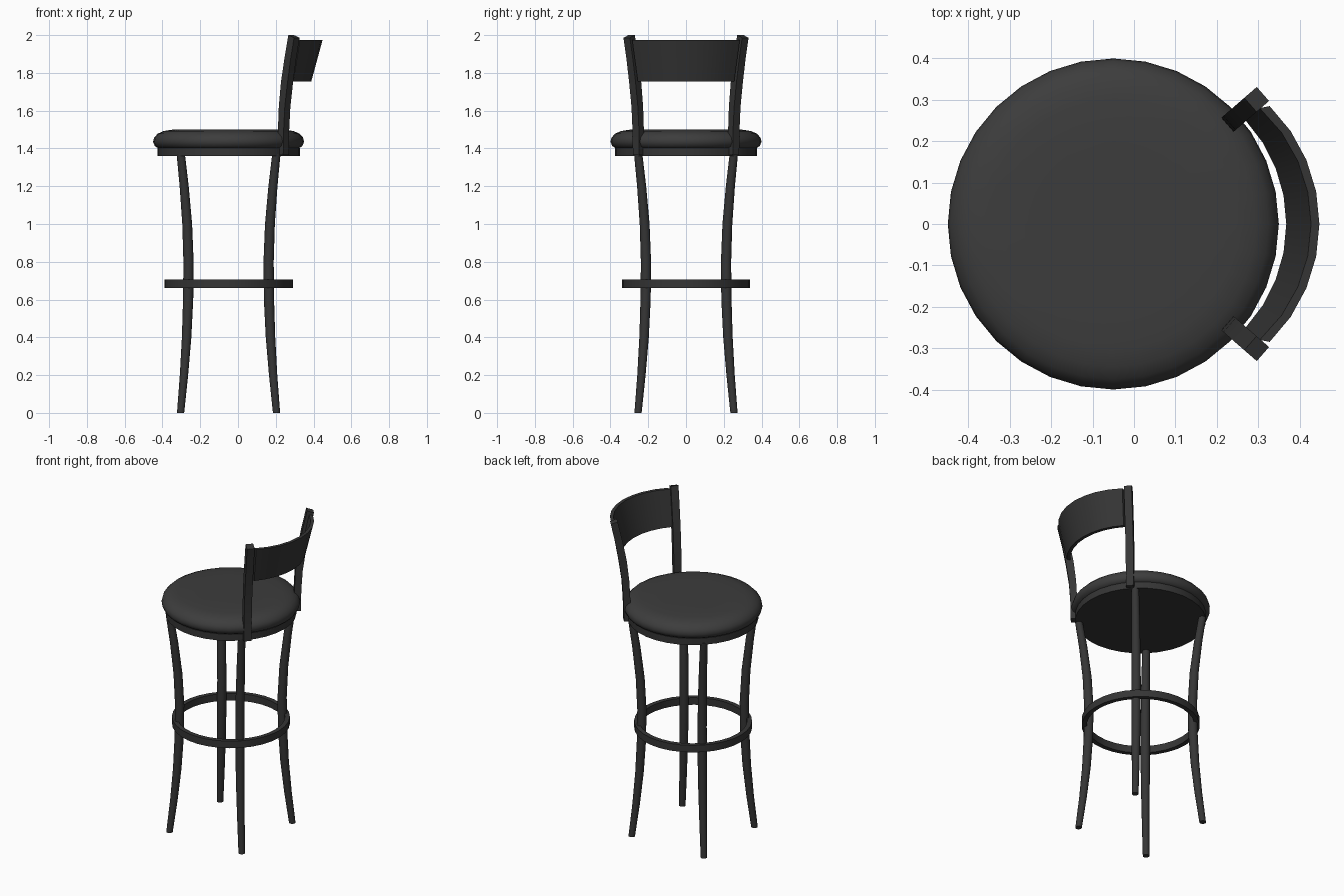
import bpy
import bmesh
from math import cos, sin, pi, radians, sqrt
from mathutils import Vector

if "Cube" in bpy.data.objects:
    bpy.data.objects.remove(bpy.data.objects["Cube"])

CENTRE = -0.05  # x of the seat axis


def material(name, value):
    m = bpy.data.materials.new(name)
    m.use_nodes = True
    colour = (value, value, value, 1)
    m.diffuse_color = colour
    m.node_tree.nodes["Principled BSDF"].inputs["Base Color"].default_value = colour
    return m


frame = material("dark frame", 0.036)
padding = material("charcoal padding", 0.046)


def loft(name, rings, mat, cyclic=False, angle=40):
    """Skin a list of equal rings; cap the ends unless cyclic."""
    bm = bmesh.new()
    loops = [[bm.verts.new(p) for p in ring] for ring in rings]
    n = len(loops[0])
    pairs = list(zip(loops, loops[1:]))
    if cyclic:
        pairs.append((loops[-1], loops[0]))
    else:
        bm.faces.new(loops[0])
        bm.faces.new(loops[-1])
    for a, b in pairs:
        for i in range(n):
            j = (i + 1) % n
            bm.faces.new((a[i], a[j], b[j], b[i]))
    bmesh.ops.recalc_face_normals(bm, faces=bm.faces)
    mesh = bpy.data.meshes.new(name)
    bm.to_mesh(mesh)
    bm.free()
    mesh.materials.append(mat)
    obj = bpy.data.objects.new(name, mesh)
    bpy.context.collection.objects.link(obj)
    bpy.ops.object.select_all(action="DESELECT")
    obj.select_set(True)
    bpy.context.view_layer.objects.active = obj
    bpy.ops.object.shade_smooth_by_angle(angle=radians(angle))
    return obj


def circle(x, y, z, r, n):
    return [Vector((x + r * cos(2 * pi * i / n), y + r * sin(2 * pi * i / n), z))
            for i in range(n)]


def turned(name, profile, mat, cyclic=False):
    loft(name, [circle(CENTRE, 0, z, r, 32) for r, z in profile], mat, cyclic)


# Seat: flat base disc and rounded cushion
turned("seat_base", [(0.377, 1.36), (0.377, 1.402)], frame)
turned("seat_cushion", [(0.37, 1.4), (0.39, 1.412), (0.4, 1.435), (0.394, 1.458),
                        (0.375, 1.478), (0.345, 1.492), (0.3, 1.499), (0.2, 1.5)], padding)

# Foot ring around the legs
turned("foot_ring", [(0.34, 0.66), (0.34, 0.705), (0.312, 0.705), (0.312, 0.66)],
       frame, cyclic=True)

# Four bowed legs: height, sideways offset, radius
LEG = [(0, 0.254, 0.019), (0.2, 0.236, 0.022), (0.4, 0.222, 0.025), (0.6, 0.214, 0.027),
       (0.8, 0.212, 0.027), (1.0, 0.219, 0.026), (1.2, 0.235, 0.024), (1.37, 0.253, 0.022)]
for side, sy in (("left", 1), ("right", -1)):
    for place, sx in (("outer", -1), ("rest", 1)):
        loft(f"{side}_{place}_leg",
             [circle(CENTRE + sx * d, sy * d, z, r, 16) for z, d, r in LEG], frame)

# Two square posts leaning away from the seat: height, distance, half depth
POST = [(1.365, 0.383, 0.02), (1.5, 0.386, 0.02), (1.62, 0.393, 0.021),
        (1.75, 0.41, 0.023), (1.87, 0.432, 0.022), (1.993, 0.459, 0.02)]
for side, s in (("left", 1), ("right", -1)):
    a = s * radians(41)
    out, across = Vector((cos(a), sin(a), 0)), Vector((-sin(a), cos(a), 0))
    rings = []
    for k, (z, d, h) in enumerate(POST):
        tilt = 0.007 if k == len(POST) - 1 else 0
        rings.append([Vector((CENTRE, 0, z)) + out * (d + u * h) + across * (v * 0.0225)
                      + Vector((0, 0, -u * tilt))
                      for u, v in ((-1, -1), (1, -1), (1, 1), (-1, 1))])
    loft(f"{side}_back_post", rings, frame)

# Curved backrest between the posts, wider and further out at the top
# corner: arc centre x, radius, half width, height
CORNERS = [(0, 0.368, 0.25, 1.755), (0, 0.388, 0.255, 1.755),
           (0.05, 0.398, 0.285, 1.975), (0.05, 0.378, 0.28, 1.975)]
STEPS = 8
rings = []
for i in range(STEPS + 1):
    t = sin((2 * i / STEPS - 1) * 0.8) / sin(0.8)
    rings.append([Vector((cx + sqrt(r * r - (t * w) ** 2), t * w, z))
                  for cx, r, w, z in CORNERS])
loft("backrest", rings, frame)
